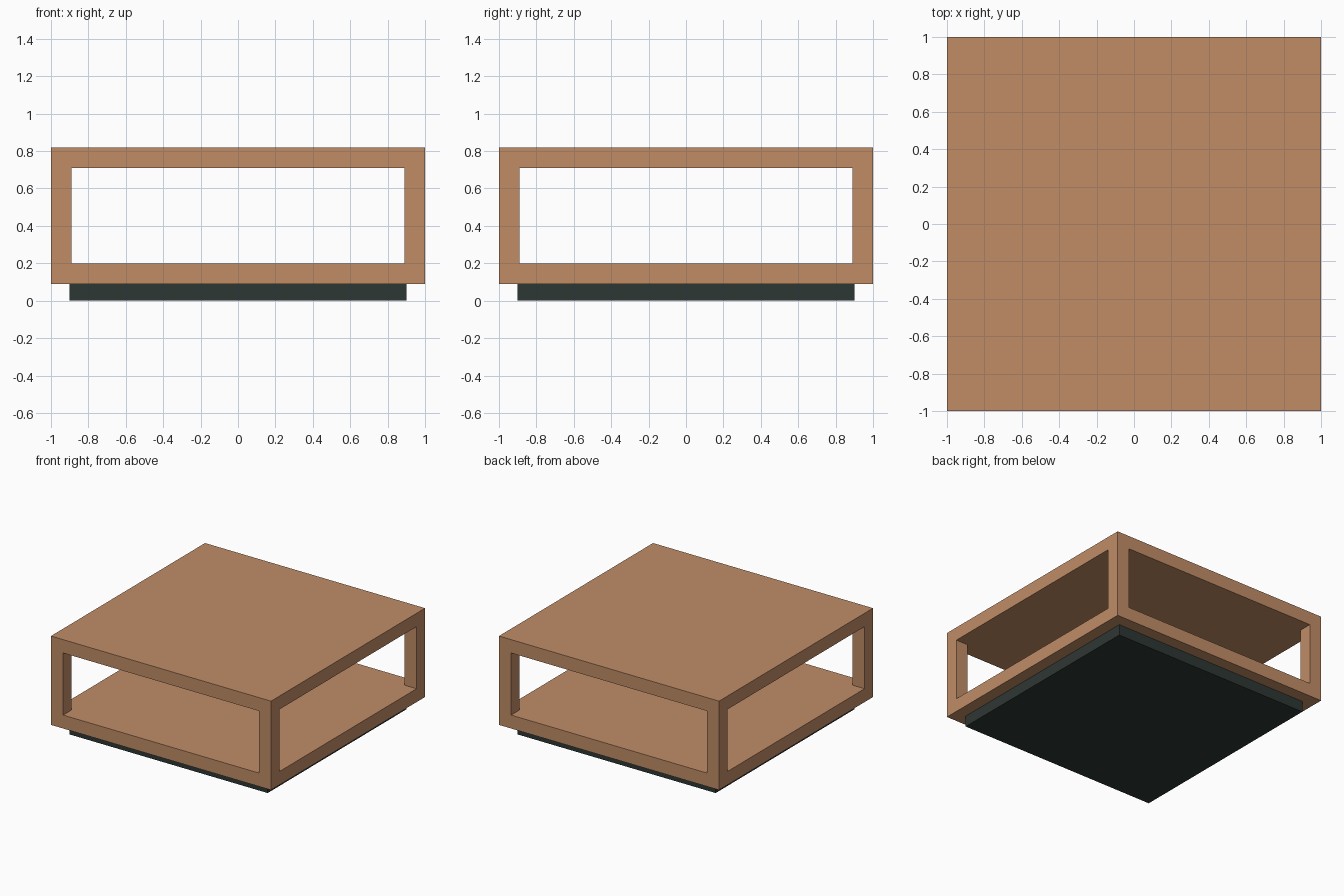
import bpy
import bmesh

default_cube = bpy.data.objects.get("Cube")
if default_cube:
    bpy.data.objects.remove(default_cube, do_unlink=True)


def make_material(name, colour):
    mat = bpy.data.materials.new(name)
    mat.use_nodes = True
    mat.diffuse_color = colour
    bsdf = next(n for n in mat.node_tree.nodes if n.type == 'BSDF_PRINCIPLED')
    bsdf.inputs["Base Color"].default_value = colour
    return mat


def make_prism(name, outline, bottom, top, mat):
    """Extrude a flat outline from one height to another."""
    bm = bmesh.new()
    face = bm.faces.new([bm.verts.new((x, y, bottom)) for x, y in outline])
    result = bmesh.ops.extrude_face_region(bm, geom=[face])
    for item in result["geom"]:
        if isinstance(item, bmesh.types.BMVert):
            item.co.z = top
    bmesh.ops.recalc_face_normals(bm, faces=bm.faces)
    mesh = bpy.data.meshes.new(name)
    bm.to_mesh(mesh)
    bm.free()
    mesh.materials.append(mat)
    obj = bpy.data.objects.new(name, mesh)
    bpy.context.collection.objects.link(obj)
    return obj


def square(half):
    return [(-half, -half), (half, -half), (half, half), (-half, half)]


wood = make_material("warm wood", (0.53, 0.264, 0.134, 1))
dark = make_material("dark plinth", (0.027, 0.038, 0.034, 1))

HALF, BEAM = 1.0, 0.11
BASE_TOP, TABLE_TOP = 0.09, 0.82

# Recessed plinth
make_prism("plinth", square(0.9), 0, BASE_TOP, dark)

# Table body: one solid block, opened on all four sides
body = make_prism("table_body", square(HALF), BASE_TOP, TABLE_TOP, wood)

# Cross-shaped opening that leaves the top, shelf and corner posts
i, o = HALF - BEAM, HALF + BEAM
cross = [(-i, -o), (i, -o), (i, -i), (o, -i), (o, i), (i, i),
         (i, o), (-i, o), (-i, i), (-o, i), (-o, -i), (-i, -i)]
cutter = make_prism("opening_cutter", cross, BASE_TOP + BEAM, TABLE_TOP - BEAM, wood)
cutter.hide_render = True

cut = body.modifiers.new("openings", 'BOOLEAN')
cut.operation = 'DIFFERENCE'
cut.solver = 'EXACT'
cut.object = cutter
bpy.context.view_layer.objects.active = body
bpy.ops.object.modifier_apply(modifier=cut.name)
bpy.data.objects.remove(cutter, do_unlink=True)
